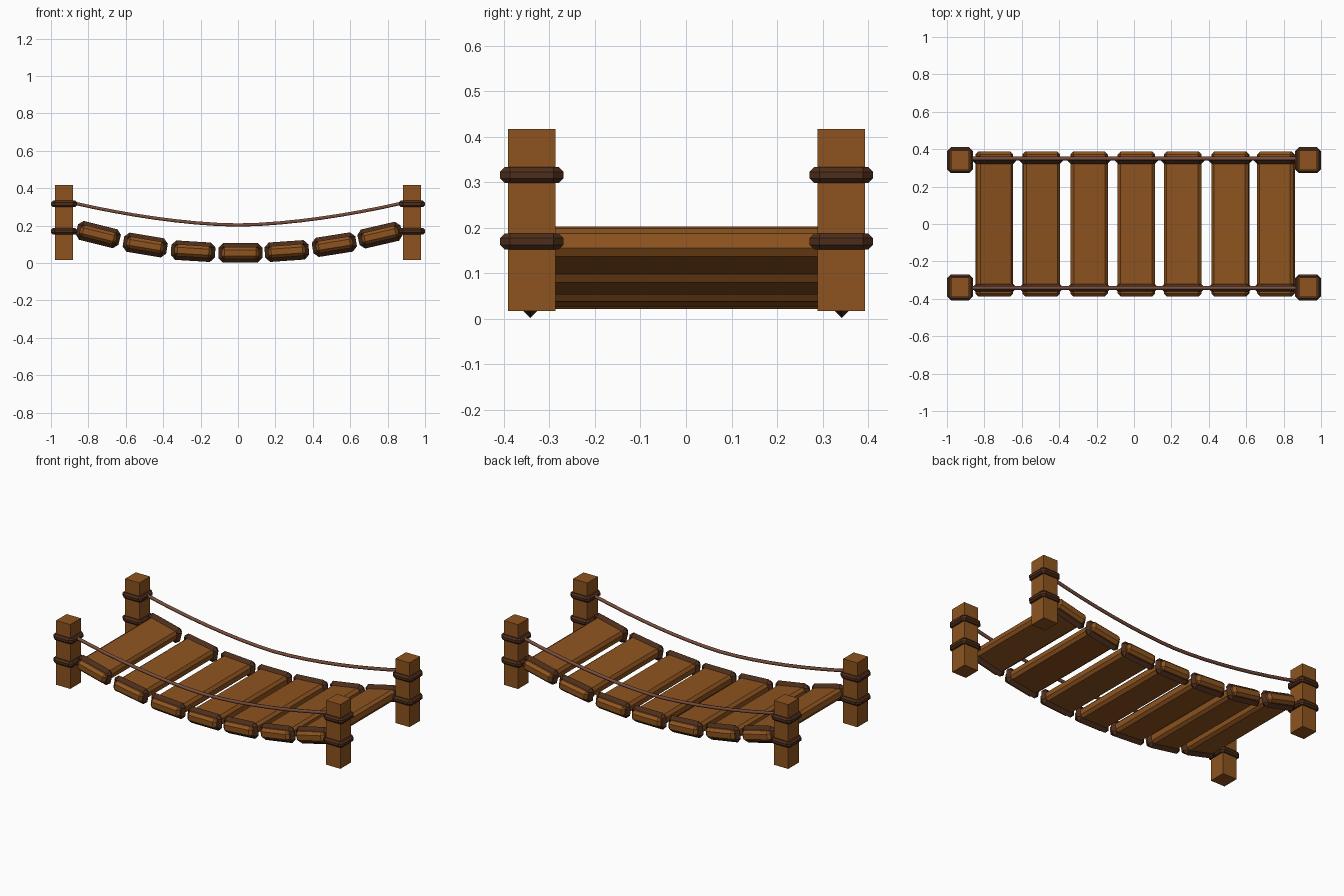
import bpy, bmesh, math
from mathutils import Matrix, Vector

if "Cube" in bpy.data.objects:
    bpy.data.objects.remove(bpy.data.objects["Cube"])


def material(name, rgb):
    m = bpy.data.materials.new(name)
    m.diffuse_color = (*rgb, 1)
    m.use_nodes = True
    m.node_tree.nodes["Principled BSDF"].inputs["Base Color"].default_value = m.diffuse_color
    return m


WOOD = material("wood", (0.27, 0.088, 0.014))
LASHING = material("dark_lashing", (0.075, 0.027, 0.011))
ROPE = material("rope", (0.19, 0.075, 0.045))


def add_object(name, bm, mat, matrix):
    bmesh.ops.recalc_face_normals(bm, faces=bm.faces)
    mesh = bpy.data.meshes.new(name)
    bm.to_mesh(mesh)
    bm.free()
    mesh.materials.append(mat)
    ob = bpy.data.objects.new(name, mesh)
    ob.matrix_world = matrix
    bpy.context.collection.objects.link(ob)
    return ob


def box(name, size, matrix, bevel=0):
    bm = bmesh.new()
    bmesh.ops.create_cube(bm, size=1)
    bmesh.ops.scale(bm, vec=size, verts=bm.verts)
    if bevel:
        bmesh.ops.bevel(bm, geom=bm.edges[:], offset=bevel, segments=1, affect='EDGES')
    return add_object(name, bm, WOOD, matrix)


def lashing(name, hx, hy, corner, radius, sides, phase, matrix):
    """Chamfered rectangular ring in the local XY plane, swept with a low-poly section."""
    bm = bmesh.new()
    loops = []
    for q, (sx, sy) in enumerate([(1, 1), (-1, 1), (-1, -1), (1, -1)]):
        for k in range(2):
            a = math.radians(q * 90 + k * 90)
            n = Vector((math.cos(a), math.sin(a), 0))
            p = Vector((sx * (hx - corner), sy * (hy - corner), 0)) + n * corner
            loop = []
            for s in range(sides):
                t = 2 * math.pi * s / sides + phase
                loop.append(bm.verts.new(p + n * radius * math.cos(t)
                                         + Vector((0, 0, radius * math.sin(t)))))
            loops.append(loop)
    for i, a in enumerate(loops):
        b = loops[(i + 1) % len(loops)]
        for s in range(sides):
            t = (s + 1) % sides
            bm.faces.new((a[s], b[s], b[t], a[t]))
    return add_object(name, bm, LASHING, matrix)


# Deck planks: x, z, tilt in degrees, each lashed near both ends
planks = [(-0.747, 0.152, 14), (-0.496, 0.096, 9.5), (-0.24, 0.063, 3.5), (0.013, 0.054, 0),
          (0.261, 0.064, -4), (0.515, 0.098, -9), (0.759, 0.149, -13)]
for i, (x, z, tilt) in enumerate(planks, 1):
    place = Matrix.Translation((x, 0, z)) @ Matrix.Rotation(math.radians(tilt), 4, 'Y')
    box(f"plank_{i}", (0.20, 0.775, 0.064), place, 0.016)
    for side, y in (("front", -0.342), ("back", 0.342)):
        turn = Matrix.Translation((0, y, 0)) @ Matrix.Rotation(math.pi / 2, 4, 'X')
        lashing(f"plank_{i}_{side}_lashing", 0.097, 0.031, 0.004, 0.021, 4, 0, place @ turn)

# Corner posts with two lashings each
for xn, x in (("left", -0.93), ("right", 0.93)):
    for yn, y in (("front", -0.339), ("back", 0.341)):
        box(f"{yn}_{xn}_post", (0.098, 0.104, 0.40), Matrix.Translation((x, y, 0.217)))
        for level, z in (("lower", 0.170), ("upper", 0.316)):
            lashing(f"{yn}_{xn}_post_{level}_lashing", 0.052, 0.052, 0.004, 0.019, 8,
                    math.pi / 8, Matrix.Translation((x, y, z)))

# Sagging hand ropes
for yn, y in (("front", -0.342), ("back", 0.350)):
    cu = bpy.data.curves.new(f"{yn}_hand_rope", 'CURVE')
    cu.dimensions = '3D'
    cu.bevel_depth = 0.010
    cu.bevel_resolution = 1
    cu.use_fill_caps = True
    sp = cu.splines.new('POLY')
    n = 17
    sp.points.add(n - 1)
    for i in range(n):
        u = -1 + 2 * i / (n - 1)
        sp.points[i].co = (0.89 * u, y, 0.203 + 0.12 * abs(u) ** 1.7, 1)
    cu.materials.append(ROPE)
    bpy.context.collection.objects.link(bpy.data.objects.new(f"{yn}_hand_rope", cu))
